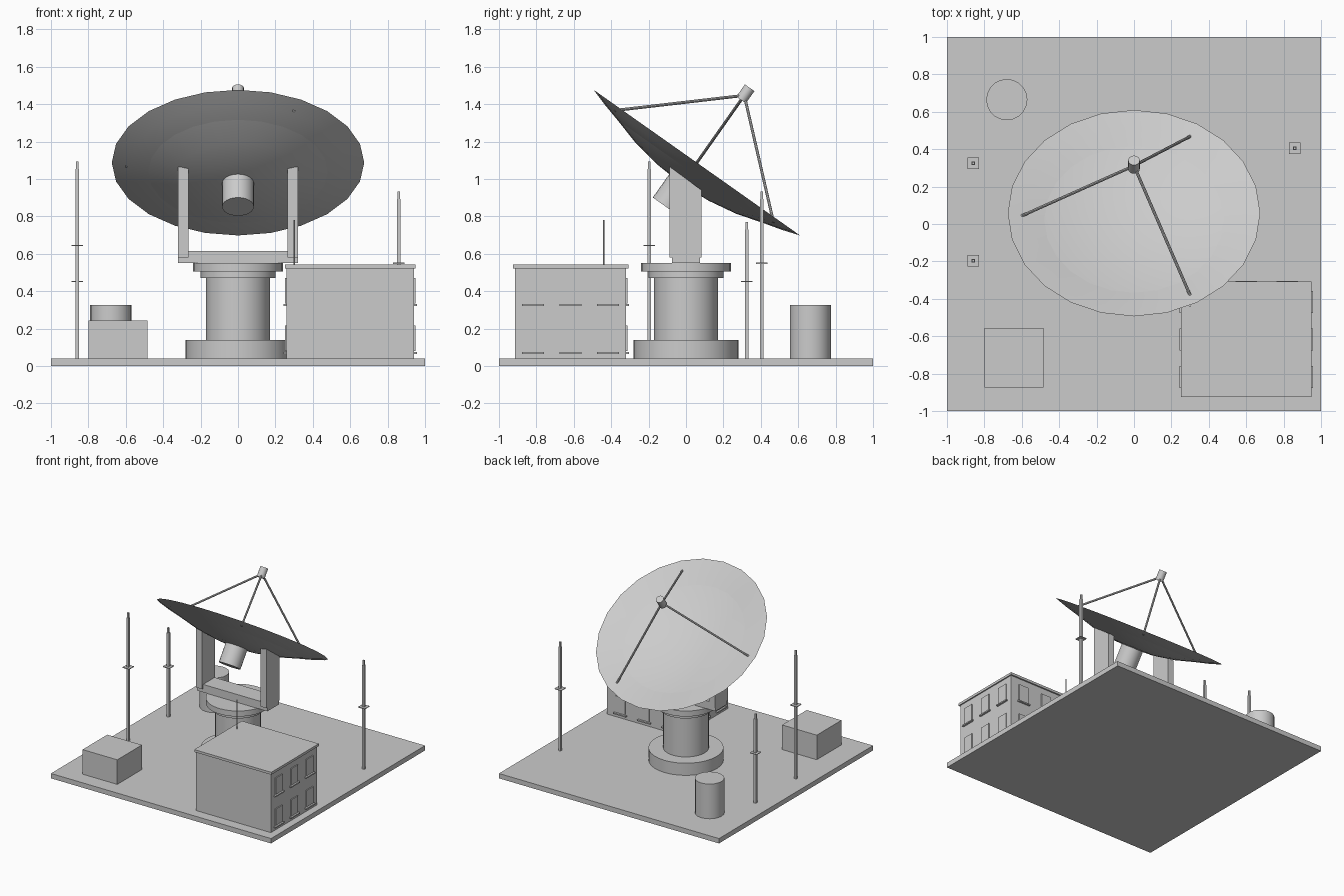
import bpy, bmesh
from math import radians, sin, cos, pi
from mathutils import Vector, Matrix

if "Cube" in bpy.data.objects:
    bpy.data.objects.remove(bpy.data.objects["Cube"], do_unlink=True)

GREY = (0.6, 0.6, 0.6, 1)
mat = bpy.data.materials.new("light_grey")
mat.use_nodes = True
mat.diffuse_color = GREY
mat.node_tree.nodes["Principled BSDF"].inputs["Base Color"].default_value = GREY


def finish(name, bm, smooth=False):
    mesh = bpy.data.meshes.new(name)
    bm.to_mesh(mesh)
    bm.free()
    mesh.materials.append(mat)
    ob = bpy.data.objects.new(name, mesh)
    bpy.context.collection.objects.link(ob)
    if smooth:
        bpy.ops.object.select_all(action='DESELECT')
        ob.select_set(True)
        bpy.context.view_layer.objects.active = ob
        bpy.ops.object.shade_smooth_by_angle(angle=radians(35))
    return ob


def add_box(bm, lo, hi):
    lo, hi = Vector(lo), Vector(hi)
    m = Matrix.Translation((lo + hi) / 2) @ Matrix.Diagonal((*(hi - lo), 1))
    return bmesh.ops.create_cube(bm, size=1, matrix=m)["verts"]


def box(name, lo, hi):
    bm = bmesh.new()
    add_box(bm, lo, hi)
    return finish(name, bm)


def rod(name, a, b, r, segs=24):
    a, b = Vector(a), Vector(b)
    d = b - a
    m = Matrix.Translation((a + b) / 2) @ d.to_track_quat('Z', 'Y').to_matrix().to_4x4()
    bm = bmesh.new()
    bmesh.ops.create_cone(bm, cap_ends=True, segments=segs, radius1=r, radius2=r,
                          depth=d.length, matrix=m)
    return finish(name, bm, True)


G = 0.04  # top of the ground slab
box("ground_slab", (-1, -1, 0), (1, 1, G))

# Pedestal: stacked drums
for name, r, z0, z1 in (("pedestal_base", .28, G, .14), ("pedestal_column", .17, .14, .47),
                        ("pedestal_collar", .2, .47, .505), ("pedestal_cap", .24, .505, .55)):
    rod(name, (0, 0, z0), (0, 0, z1), r, 32)

# Yoke: crossbar and two posts whose tops slope to meet the dish
box("yoke_crossbar", (-.32, -.075, .55), (.32, .075, .615))
for side, name in ((-1, "yoke_post_right"), (1, "yoke_post_left")):
    bm = bmesh.new()
    for v in add_box(bm, (side * .293 - .028, -.087, .58), (side * .293 + .028, .083, 1.065)):
        if v.co.z > 1 and v.co.y > 0:
            v.co.z = .94
    finish(name, bm)

# Dish frame: tilted, local z along the dish axis
tilt = Matrix.Translation((0, .058, 1.087)) @ Matrix.Rotation(radians(-35.2), 4, 'X')
back = [(.17, -.13), (.33, -.102), (.48, -.058), (.58, -.027)]
front = [(.58, -.031), (.48, -.058), (.33, -.09), (.17, -.112)]
profile = back + [(.675, 0)] + front
SEGS = 24
bm = bmesh.new()
rings = [[bm.verts.new((r * cos(2 * pi * k / SEGS), r * sin(2 * pi * k / SEGS), z))
          for k in range(SEGS)] for r, z in profile]
back_pole, front_pole = bm.verts.new((0, 0, -.14)), bm.verts.new((0, 0, -.12))
for k in range(SEGS):
    n = (k + 1) % SEGS
    for p, q in zip(rings, rings[1:]):
        bm.faces.new((p[k], p[n], q[n], q[k]))
    bm.faces.new((back_pole, rings[0][n], rings[0][k]))
    bm.faces.new((front_pole, rings[-1][k], rings[-1][n]))
bm.transform(tilt)
finish("dish", bm, True)

# Hub behind the dish, feed horn and its three struts
rod("dish_hub", tilt @ Vector((0, 0, -.288)), tilt @ Vector((0, 0, -.125)), .085)
rod("feed_horn", tilt @ Vector((0, 0, .41)), tilt @ Vector((0, 0, .49)), .031, 16)
for i, a in enumerate((60, 180, 300)):
    foot = Vector((.6 * cos(radians(a)), .6 * sin(radians(a)), -.025))
    rod(f"feed_strut_{i + 1}", tilt @ foot, tilt @ Vector((0, 0, .44)), .008, 8)

# Building with overhanging roof and a roof aerial
X0, X1, Y0, Y1 = .26, .94, -.915, -.32
box("building_walls", (X0, Y0, G), (X1, Y1, .525))
box("building_roof", (X0 - .01, Y0 - .01, .522), (X1 + .01, Y1 + .012, .542))
rod("roof_aerial", (.3, -.44, .54), (.3, -.44, .78), .004, 6)


# Windows and sills on three walls, two storeys of three
def plate_row(name, half, low, high, depth):
    bm = bmesh.new()
    cx, cy = (X0 + X1) / 2, (Y0 + Y1) / 2
    for step in (-1, 0, 1):
        for floor in (.07, .325):
            z0, z1 = floor + low, floor + high
            y, x = cy + step * .2, cx + step * .22
            add_box(bm, (X1, y - half, z0), (X1 + depth, y + half, z1))
            add_box(bm, (X0 - depth, y - half, z0), (X0, y + half, z1))
            add_box(bm, (x - half, Y1, z0), (x + half, Y1 + depth, z1))
    finish(name, bm)


plate_row("windows", .045, .01, .145, .008)
plate_row("window_sills", .058, -.005, .005, .016)

# Equipment box and storage tank
box("equipment_box", (-.8, -.875, G), (-.485, -.555, .242))
rod("storage_tank", (-.68, .665, G), (-.68, .665, .325), .11, 20)

# Masts: square pole, thinner tip and a small mid plate
for name, x, y, top, plate in (("mast_front_right", -.86, -.197, 1.092, .645),
                               ("mast_back_right", -.86, .325, .77, .452),
                               ("mast_back_left", .86, .405, .932, .549)):
    bm = bmesh.new()
    for w, z0, z1 in ((.01, G, top - .04), (.007, top - .04, top),
                      (.03, plate - .003, plate + .003)):
        add_box(bm, (x - w, y - w, z0), (x + w, y + w, z1))
    finish(name, bm)
